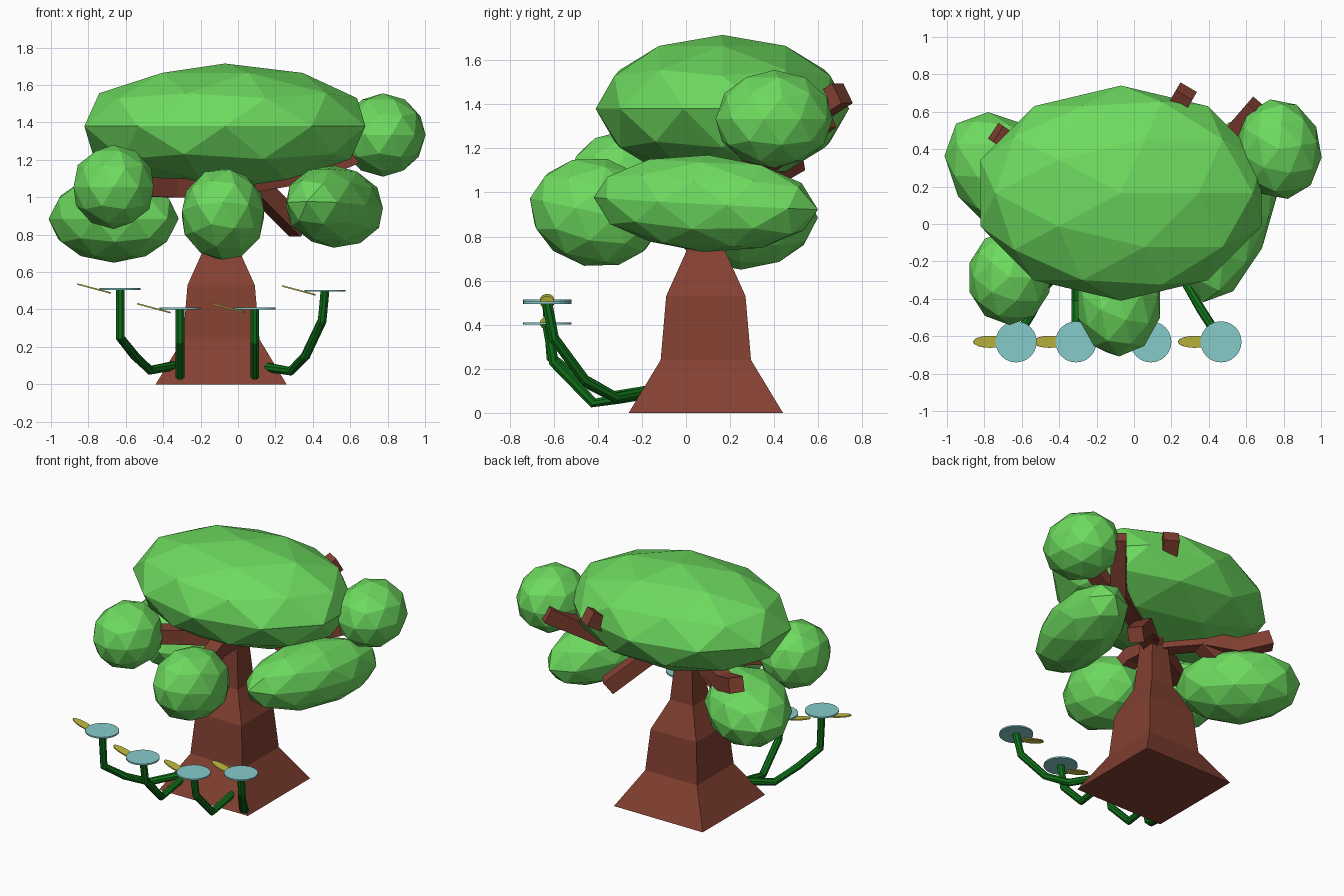
import bpy, bmesh, math
from mathutils import Vector, Matrix

if "Cube" in bpy.data.objects:
    bpy.data.objects.remove(bpy.data.objects["Cube"])


def material(name, rgb):
    m = bpy.data.materials.new(name)
    m.diffuse_color = (*rgb, 1)
    m.use_nodes = True
    m.node_tree.nodes["Principled BSDF"].inputs["Base Color"].default_value = m.diffuse_color
    return m


LEAF = material("leaf_green", (0.155, 0.71, 0.115))
BARK = material("bark_brown", (0.23, 0.052, 0.032))
STEM = material("stem_green", (0.005, 0.16, 0.01))
CAP = material("pale_teal", (0.24, 0.60, 0.60))
PETAL = material("petal_yellow", (0.53, 0.50, 0.05))


def finish(name, bm, mat):
    bmesh.ops.recalc_face_normals(bm, faces=bm.faces)
    mesh = bpy.data.meshes.new(name)
    bm.to_mesh(mesh)
    bm.free()
    mesh.materials.append(mat)
    ob = bpy.data.objects.new(name, mesh)
    bpy.context.collection.objects.link(ob)
    return ob


def skin(name, rings, mat):
    """Join equal-sized rings of points into a capped solid."""
    bm = bmesh.new()
    loops = [[bm.verts.new(p) for p in ring] for ring in rings]
    n = len(loops[0])
    for a, b in zip(loops, loops[1:]):
        for i in range(n):
            j = (i + 1) % n
            bm.faces.new((a[i], a[j], b[j], b[i]))
    bm.faces.new(loops[0][::-1])
    bm.faces.new(loops[-1])
    return finish(name, bm, mat)


def tube(name, points, radius, sides, mat):
    """Sweep a regular section along a bent path."""
    pts = [Vector(p) for p in points]
    rings = []
    for i, p in enumerate(pts):
        d = pts[min(i + 1, len(pts) - 1)] - pts[max(i - 1, 0)]
        d.normalize()
        ref = Vector((1, 0, 0)) if sides > 4 else Vector((0, 0, 1))
        u = (ref - d * ref.dot(d)).normalized()
        v = d.cross(u)
        angles = [2 * math.pi * (k + 0.5) / sides for k in range(sides)]
        rings.append([p + radius * (math.cos(a) * u + math.sin(a) * v) for a in angles])
    return skin(name, rings, mat)


def blob(name, centre, radii, tilt=0, turn=0):
    bm = bmesh.new()
    bmesh.ops.create_icosphere(bm, subdivisions=2, radius=1)
    ob = finish(name, bm, LEAF)
    ob.location = centre
    ob.scale = radii
    ob.rotation_euler = (math.radians(tilt), 0, math.radians(turn))


def disc(name, centre, rx, ry, thick, mat, tilt=0):
    bm = bmesh.new()
    bmesh.ops.create_cone(bm, cap_ends=True, segments=24, radius1=1, radius2=1, depth=1)
    bm.transform(Matrix.Diagonal((rx, ry, thick, 1)))
    ob = finish(name, bm, mat)
    ob.location = centre
    ob.rotation_euler.y = tilt


# Square stepped trunk
profile = [(0, 0.35), (0.24, 0.205), (0.53, 0.18), (0.73, 0.09), (1.1, 0.06)]
skin("trunk", [[(-0.09 + h * sx, 0.09 + h * sy, z)
                for sx, sy in ((-1, -1), (1, -1), (1, 1), (-1, 1))]
               for z, h in profile], BARK)

# Square branches fanning out of the trunk top
top = (-0.09, 0.09, 1.05)
branches = {
    "branch_left_back": [top, (-0.35, 0.26, 1.10), (-0.56, 0.37, 1.08), (-0.74, 0.49, 1.15)],
    "branch_left_low": [(-0.35, 0.26, 1.09), (-0.5, 0.28, 0.98), (-0.62, 0.26, 0.9)],
    "branch_left_front": [top, (-0.35, -0.05, 1.05), (-0.62, -0.25, 1.06)],
    "branch_front": [top, (-0.08, -0.12, 1.05), (-0.08, -0.35, 0.95)],
    "branch_right_low": [(-0.08, 0.1, 1.1), (0.12, 0.25, 1.04), (0.33, 0.41, 0.83)],
    "branch_right_high": [top, (0.42, 0.35, 1.14), (0.66, 0.63, 1.34)],
    "branch_right_fork": [(0.38, 0.3, 1.13), (0.6, 0.34, 1.22), (0.75, 0.36, 1.34)],
    "branch_back": [top, (0.1, 0.4, 1.25), (0.28, 0.71, 1.45)],
}
for name, path in branches.items():
    tube(name, path, 0.072, 4, BARK)

# Faceted foliage clumps
blob("crown", (-0.07, 0.165, 1.38), (0.79, 0.575, 0.335))
blob("foliage_right_high", (0.775, 0.40, 1.333), (0.228, 0.27, 0.223), 0, 10)
blob("foliage_left_front", (-0.665, -0.285, 1.055), (0.225, 0.255, 0.225))
blob("foliage_front", (-0.08, -0.41, 0.91), (0.23, 0.305, 0.248), -12)
blob("foliage_right_low", (0.515, 0.09, 0.95), (0.235, 0.53, 0.22), -3, -16)
blob("foliage_left_low", (-0.665, 0.25, 0.885), (0.28, 0.405, 0.235), 0, 45)

# Bent stems, each carrying a flat cap and a tilted petal
stems = [
    [(-0.34, -0.18, 0.10), (-0.47, -0.33, 0.075), (-0.55, -0.48, 0.15),
     (-0.63, -0.61, 0.25), (-0.63, -0.63, 0.51)],
    [(-0.31, -0.15, 0.09), (-0.31, -0.30, 0.065), (-0.31, -0.42, 0.045),
     (-0.31, -0.60, 0.23), (-0.31, -0.63, 0.405)],
    [(0.09, -0.15, 0.09), (0.09, -0.30, 0.065), (0.09, -0.42, 0.045),
     (0.09, -0.60, 0.23), (0.09, -0.63, 0.405)],
    [(0.16, -0.19, 0.09), (0.28, -0.32, 0.07), (0.36, -0.46, 0.15),
     (0.45, -0.60, 0.34), (0.465, -0.63, 0.50)],
]
for i, path in enumerate(stems, 1):
    x, y, z = path[-1]
    tube(f"stem_{i}", path, 0.025, 8, STEM)
    disc(f"flower_cap_{i}", (x, y, z), 0.11, 0.11, 0.01, CAP)
    disc(f"flower_petal_{i}", (x - 0.14, y, z + 0.002), 0.092, 0.032, 0.008, PETAL, math.radians(15))
